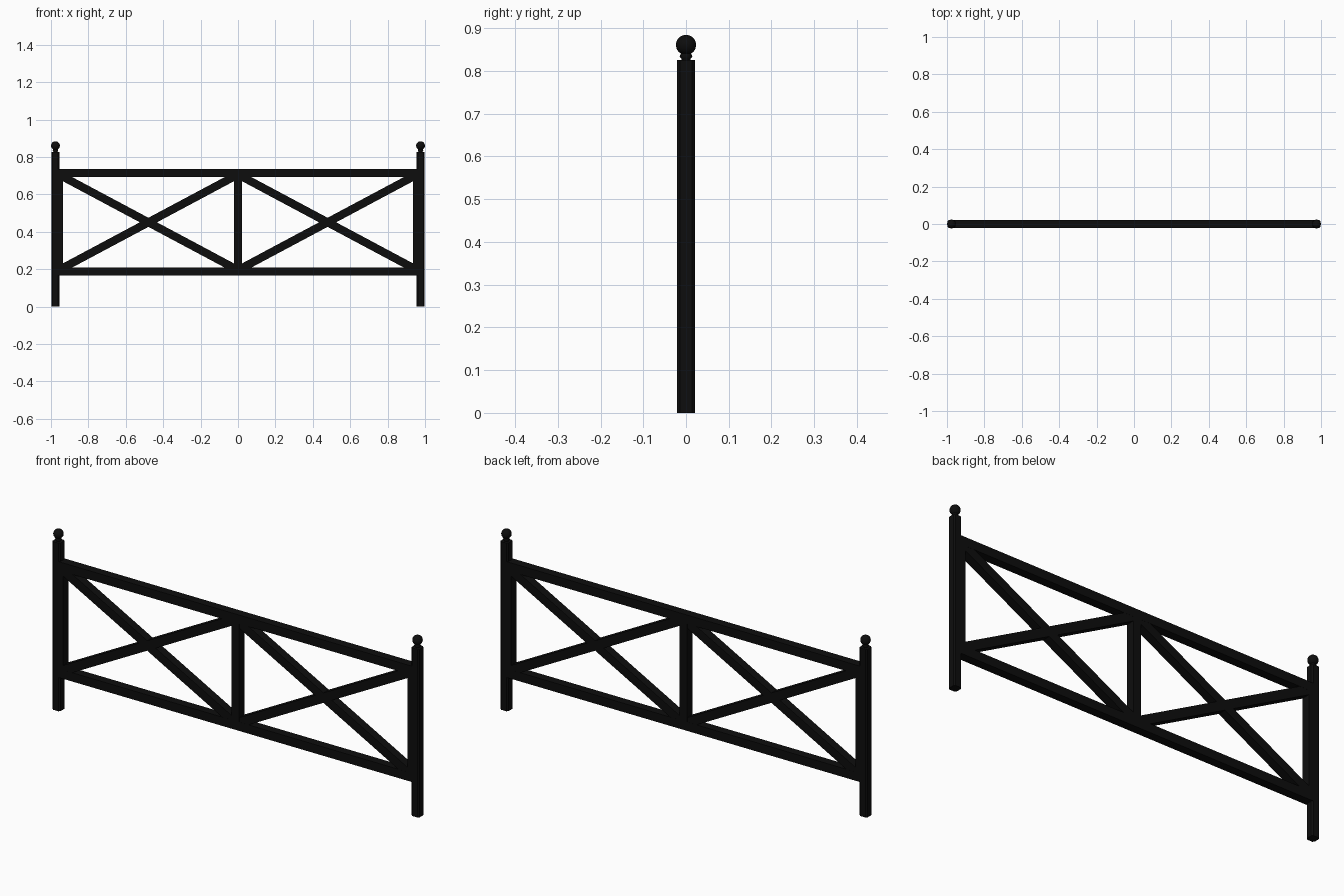
import bpy, bmesh, math
from mathutils import Matrix, Vector

if "Cube" in bpy.data.objects:
    bpy.data.objects.remove(bpy.data.objects["Cube"])

black = bpy.data.materials.new("black_metal")
black.diffuse_color = (0.004, 0.004, 0.004, 1)
black.use_nodes = True
black.node_tree.nodes["Principled BSDF"].inputs["Base Color"].default_value = black.diffuse_color

T = 0.043            # bar thickness
PX = 0.976           # post centre
TOP, BOT = 0.714, 0.188


def finish(name, bm, smooth=False):
    bmesh.ops.recalc_face_normals(bm, faces=bm.faces)
    for f in bm.faces:
        f.smooth = smooth
    me = bpy.data.meshes.new(name)
    bm.to_mesh(me)
    bm.free()
    ob = bpy.data.objects.new(name, me)
    bpy.context.collection.objects.link(ob)
    me.materials.append(black)
    return ob


def prism(name, pts, depth):
    """Extrude an x-z outline through y, centred on y = 0."""
    bm = bmesh.new()
    face = bm.faces.new([bm.verts.new((x, -depth / 2, z)) for x, z in pts])
    ext = bmesh.ops.extrude_face_region(bm, geom=[face])
    bmesh.ops.translate(bm, vec=(0, depth, 0),
                        verts=[v for v in ext["geom"] if isinstance(v, bmesh.types.BMVert)])
    return finish(name, bm)


def rect(name, x0, x1, z0, z1, depth=T):
    return prism(name, [(x0, z0), (x1, z0), (x1, z1), (x0, z1)], depth)


def post(x):
    # square post with chamfered corners
    h, c = T / 2, 0.007
    ring = [(h, c - h), (h, h - c), (h - c, h), (c - h, h),
            (-h, h - c), (-h, c - h), (c - h, -h), (h - c, -h)]
    bm = bmesh.new()
    face = bm.faces.new([bm.verts.new((x + a, b, 0)) for a, b in ring])
    ext = bmesh.ops.extrude_face_region(bm, geom=[face])
    bmesh.ops.translate(bm, vec=(0, 0, 0.826),
                        verts=[v for v in ext["geom"] if isinstance(v, bmesh.types.BMVert)])
    finish("post", bm)
    # turned neck
    bm = bmesh.new()
    prof = [(0.010, 0.822), (0.011, 0.829), (0.015, 0.834), (0.011, 0.842), (0.010, 0.846)]
    vs = [bm.verts.new((x + r, 0, z)) for r, z in prof]
    es = [bm.edges.new(p) for p in zip(vs, vs[1:])]
    bmesh.ops.spin(bm, geom=vs + es, cent=(x, 0, 0), axis=(0, 0, 1),
                   angle=math.tau, steps=24, use_merge=True)
    bmesh.ops.remove_doubles(bm, verts=bm.verts, dist=1e-5)
    finish("finial_neck", bm, True)
    # ball
    bm = bmesh.new()
    bmesh.ops.create_uvsphere(bm, u_segments=24, v_segments=16, radius=0.0235,
                              matrix=Matrix.Translation((x, 0, 0.861)))
    finish("finial_ball", bm, True)


def brace(x0, z0, x1, z1):
    # diagonal bar with plain square ends buried in the frame corners
    a, b = Vector((x0, z0)), Vector((x1, z1))
    d = (b - a).normalized()
    n = Vector((-d.y, d.x)) * T / 2
    prism("cross_brace", [a - n, b - n, b + n, a + n], T - 0.001)


inner = 0.936
for s in (-1, 1):
    post(s * PX)
    # stile beside each post
    xs = sorted((s * (PX - 0.01), s * inner))
    rect("side_stile", xs[0], xs[1], BOT, TOP)
    # crossed diagonals
    x0, x1 = s * 0.016, s * 0.942
    brace(x0, BOT + 0.016, x1, TOP - 0.016)
    brace(x0, TOP - 0.016, x1, BOT + 0.016)

# rails and centre stile
for name, z in (("top_rail", TOP), ("bottom_rail", BOT)):
    rect(name, -PX + 0.01, PX - 0.01, z - T / 2, z + T / 2)
rect("centre_stile", -T / 2, T / 2, BOT, TOP)
